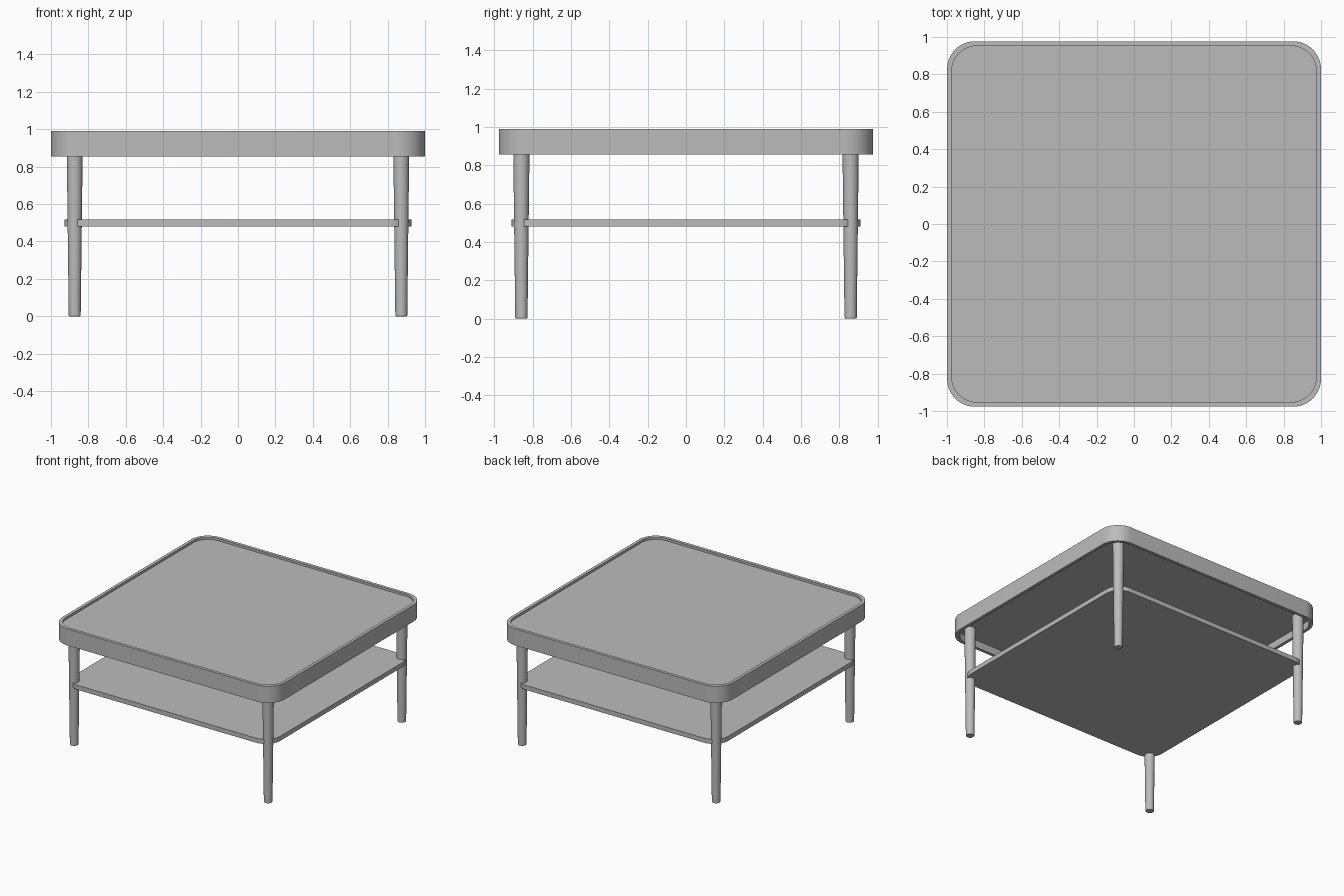
import bpy, bmesh, math

cube = bpy.data.objects.get("Cube")
if cube:
    bpy.data.objects.remove(cube, do_unlink=True)

grey = bpy.data.materials.new("plain grey")
grey.use_nodes = True
colour = (0.5, 0.5, 0.5, 1)
grey.diffuse_color = colour
grey.node_tree.nodes["Principled BSDF"].inputs["Base Color"].default_value = colour


def outline(hx, hy, r, steps=12):
    """Rounded rectangle, counter-clockwise."""
    pts = []
    for q, (sx, sy) in enumerate([(1, 1), (-1, 1), (-1, -1), (1, -1)]):
        for i in range(steps + 1):
            a = math.pi / 2 * (q + i / steps)
            pts.append((sx * (hx - r) + r * math.cos(a),
                        sy * (hy - r) + r * math.sin(a)))
    return pts


def loft(name, rings, close=False):
    """Skin a stack of (outline, z) rings; cap the ends or join them up."""
    bm = bmesh.new()
    loops = [[bm.verts.new((x, y, z)) for x, y in pts] for pts, z in rings]
    pairs = list(zip(loops, loops[1:]))
    if close:
        pairs.append((loops[-1], loops[0]))
    else:
        bm.faces.new(loops[0][::-1])
        bm.faces.new(loops[-1])
    n = len(loops[0])
    for a, b in pairs:
        for i in range(n):
            j = (i + 1) % n
            bm.faces.new((a[i], a[j], b[j], b[i]))
    bmesh.ops.recalc_face_normals(bm, faces=bm.faces)
    mesh = bpy.data.meshes.new(name)
    bm.to_mesh(mesh)
    bm.free()
    mesh.materials.append(grey)
    ob = bpy.data.objects.new(name, mesh)
    bpy.context.collection.objects.link(ob)
    bpy.ops.object.select_all(action='DESELECT')
    ob.select_set(True)
    bpy.context.view_layer.objects.active = ob
    bpy.ops.object.shade_smooth_by_angle(angle=math.radians(30))
    return ob


# Raised rim around the table top
outer = outline(1, 0.977, 0.15)
inner = outline(0.975, 0.952, 0.135)
loft("top_rim", [(outer, 0.855), (outer, 0.99), (inner, 0.99), (inner, 0.855)], close=True)

# Recessed top panel, set into the rim
panel = outline(0.98, 0.957, 0.138)
loft("top_panel", [(panel, 0.915), (panel, 0.972)])

# Lower shelf
shelf = outline(0.927, 0.91, 0.13)
loft("shelf", [(shelf, 0.48), (shelf, 0.517)])

# Tapered round legs with softened feet
LEG_PROFILE = [(0.029, 0), (0.032, 0.005), (0.043, 0.92)]
for side, sx in (("left", 1), ("right", -1)):
    for end, sy in (("front", -1), ("back", 1)):
        leg = loft(f"{end}_{side}_leg",
                   [(outline(r, r, r, 8), z) for r, z in LEG_PROFILE])
        # Quarter arcs meet at shared points on a full circle
        bm = bmesh.new()
        bm.from_mesh(leg.data)
        bmesh.ops.remove_doubles(bm, verts=bm.verts, dist=0.0001)
        bm.to_mesh(leg.data)
        bm.free()
        leg.location = (sx * 0.873, sy * 0.859, 0)
